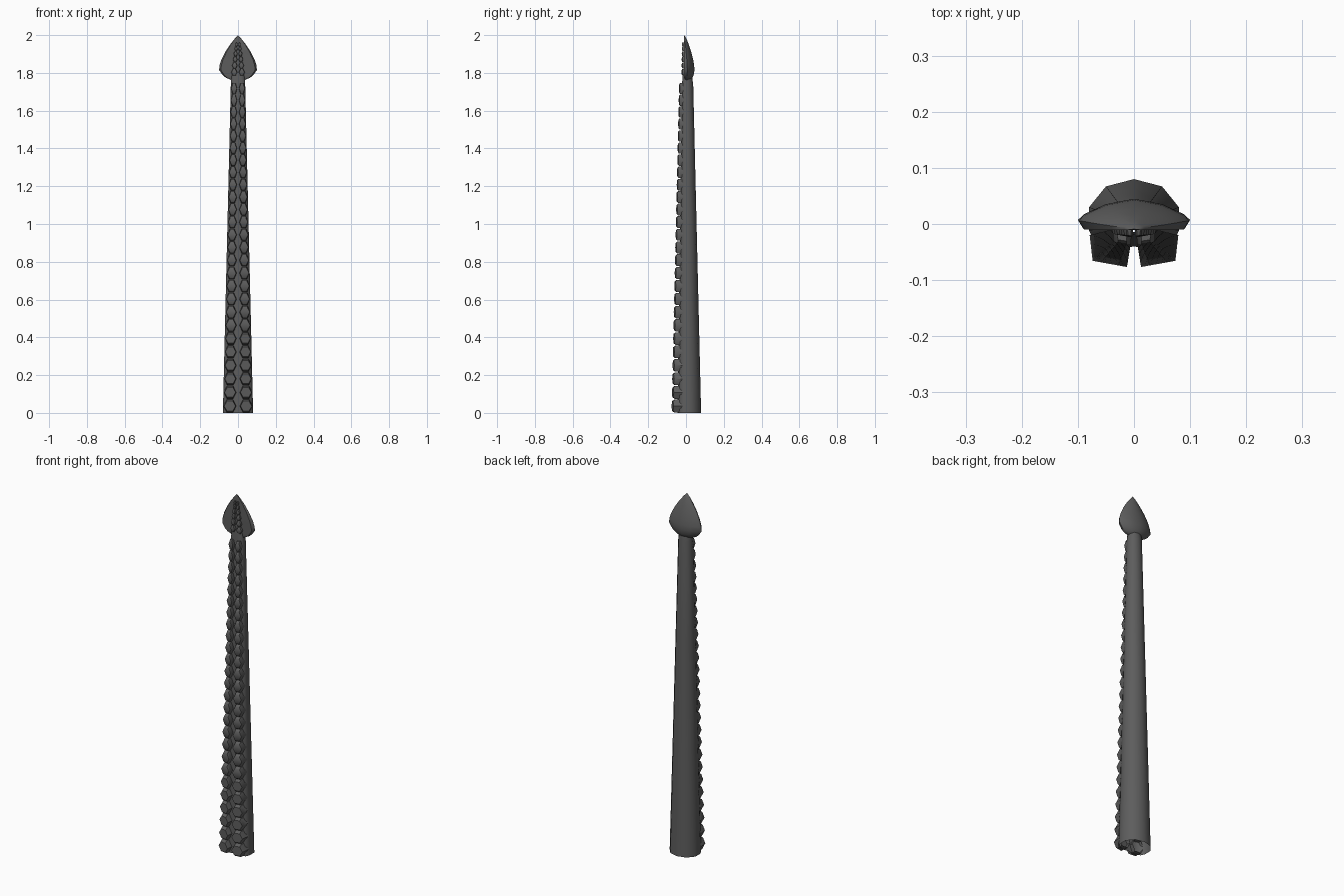
import bpy, bmesh, math
from mathutils import Vector

if "Cube" in bpy.data.objects:
    bpy.data.objects.remove(bpy.data.objects["Cube"])

mat = bpy.data.materials.new("dark grey")
mat.diffuse_color = (0.11, 0.11, 0.11, 1)
mat.use_nodes = True
mat.node_tree.nodes["Principled BSDF"].inputs["Base Color"].default_value = mat.diffuse_color


def finish(name, bm, angle):
    bmesh.ops.recalc_face_normals(bm, faces=bm.faces)
    me = bpy.data.meshes.new(name)
    bm.to_mesh(me)
    bm.free()
    me.materials.append(mat)
    ob = bpy.data.objects.new(name, me)
    bpy.context.collection.objects.link(ob)
    bpy.ops.object.select_all(action='DESELECT')
    ob.select_set(True)
    bpy.context.view_layer.objects.active = ob
    bpy.ops.object.shade_smooth_by_angle(angle=math.radians(angle))
    return ob


def bridge(bm, a, b):
    n = len(a)
    for i in range(n):
        bm.faces.new((a[i], a[(i + 1) % n], b[(i + 1) % n], b[i]))


def mirrored(half):
    # half outline starts and ends on x = 0
    return half + [(-x, y) for x, y in half[-2:0:-1]]


def taper(z):
    return 1 - 0.53 * z / 1.76


# Tapered stalk, open at the bottom
SECTION = mirrored([(0, .08), (.05, .067), (.08, .03), (.08, -.012),
                    (.07, -.034), (.035, -.045), (0, -.04)])
bm = bmesh.new()
rings = [[bm.verts.new((x * taper(z), y * taper(z), z)) for x, y in SECTION]
         for z in (0, 0.6, 1.2, 1.74)]
rings.append([bm.verts.new((x * .42, y * .36, 1.80)) for x, y in SECTION])
for a, b in zip(rings, rings[1:]):
    bridge(bm, a, b)
finish("stalk", bm, 50)


# One six-sided sucker: side corners full depth, upper and lower edges rounded
def sucker(bm, z, s, rz, side, y_back, y_front):
    def ring(width, height, depth, edge):
        out = []
        for k in range(6):
            a = k * math.pi / 3
            c, h = math.cos(a), math.sin(a) / math.sin(math.pi / 3)
            x = .0435 + .0325 * c * width
            y = y_back + (y_front - y_back) * (depth if k % 3 == 0 else edge)
            y += (x - .0435) * 0.18 * depth
            out.append(bm.verts.new((side * x * s, y * s, z + h * rz * height)))
        return out
    loops = [ring(1.12, 1.0, 0, 0), ring(.99, 1.0, .8, .78),
             ring(.95, .75, 1, 1)]
    for a, b in zip(loops, loops[1:]):
        bridge(bm, a, b)
    bm.faces.new(loops[-1])


# Two columns of suckers up the front of the stalk
bm = bmesh.new()
ROWS = 26
z = 0.0
for i in range(ROWS):
    pitch = .0725 - .0105 * i / (ROWS - 1)
    mid = z + pitch / 2
    for side in (-1, 1):
        sucker(bm, mid, taper(mid), pitch * .47, side, -.02, -.072)
    z += pitch
finish("stalk_suckers", bm, 50)

# Spade-shaped head: height, half width, back y, front y
HEAD = [(1.762, .035, .024, -.004), (1.775, .065, .034, -.008),
        (1.79, .083, .041, -.009), (1.815, .1, .045, -.009),
        (1.84, .098, .043, -.010), (1.87, .088, .038, -.010),
        (1.91, .068, .028, -.011), (1.95, .042, .015, -.011),
        (1.98, .018, .003, -.011)]
bm = bmesh.new()
rings = []
for z, w, yb, yf in HEAD:
    d = yb - yf
    half = [(0, yb), (.5 * w, yf + .82 * d), (.88 * w, yf + .5 * d),
            (w, yf + .3 * d), (.9 * w, yf), (.4 * w, yf), (0, yf)]
    rings.append([bm.verts.new((x, y, z)) for x, y in mirrored(half)])
for a, b in zip(rings, rings[1:]):
    bridge(bm, a, b)
bm.faces.new(rings[0])
tip = bm.verts.new((0, -.009, 2.0))
for i in range(len(rings[-1])):
    bm.faces.new((rings[-1][i], rings[-1][(i + 1) % len(rings[-1])], tip))
finish("head", bm, 50)

# Smaller suckers on the front of the head
bm = bmesh.new()
z = 1.785
for i in range(6):
    pitch = .037 - .003 * i
    s = .46 - .055 * i
    mid = z + pitch / 2
    for side in (-1, 1):
        sucker(bm, mid, s, pitch * .47, side, -.005 / s, -.021 / s)
    z += pitch
finish("head_suckers", bm, 50)
